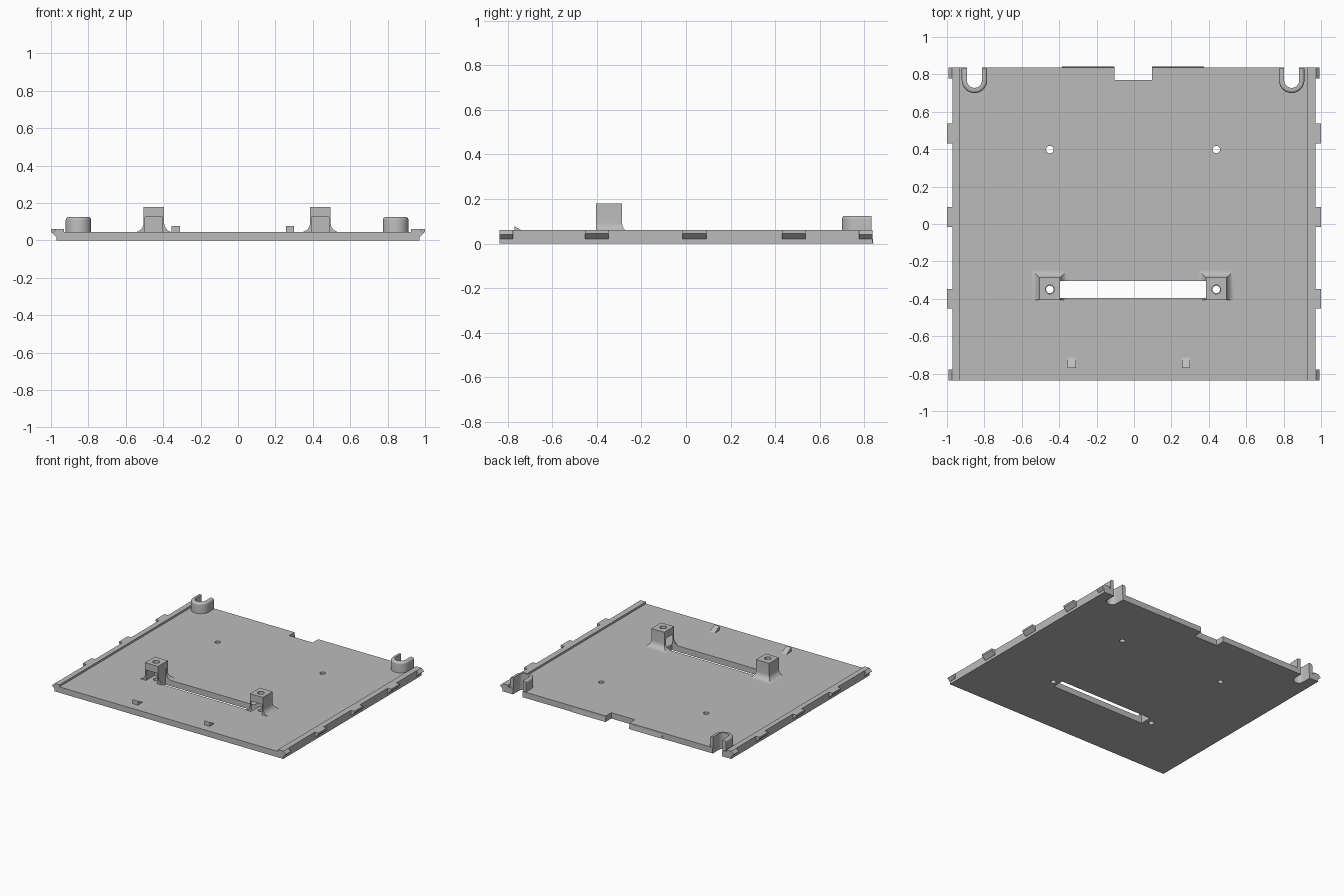
import bpy, bmesh
from math import sin, cos, pi, radians
from mathutils import Vector

cube = bpy.data.objects.get("Cube")
if cube:
    bpy.data.objects.remove(cube)

gray = bpy.data.materials.new("plain gray")
gray.use_nodes = True
color = (0.5, 0.5, 0.5, 1)
gray.diffuse_color = color
gray.node_tree.nodes["Principled BSDF"].inputs["Base Color"].default_value = color

TOP = 0.045      # plate top
RAIL = 0.06      # rail top
HALF_Y = 0.837
SHIFT = -0.005   # fittings sit slightly off centre


def loft(name, rings):
    """Closed solid through rings of equal point count."""
    bm = bmesh.new()
    loops = [[bm.verts.new(p) for p in ring] for ring in rings]
    for a, b in zip(loops, loops[1:]):
        for i in range(len(a)):
            j = (i + 1) % len(a)
            bm.faces.new((a[i], a[j], b[j], b[i]))
    bm.faces.new(loops[0][::-1])
    bm.faces.new(loops[-1])
    bmesh.ops.recalc_face_normals(bm, faces=bm.faces)
    mesh = bpy.data.meshes.new(name)
    bm.to_mesh(mesh)
    bm.free()
    mesh.materials.append(gray)
    obj = bpy.data.objects.new(name, mesh)
    bpy.context.collection.objects.link(obj)
    return obj


def rect(x0, x1, y0, y1, z):
    return [(x0, y0, z), (x1, y0, z), (x1, y1, z), (x0, y1, z)]


def box(name, x0, x1, y0, y1, z0, z1):
    return loft(name, [rect(x0, x1, y0, y1, z) for z in (z0, z1)])


def along_y(name, profile, y0, y1):
    return loft(name, [[(x, y, z) for x, z in profile] for y in (y0, y1)])


def rod(name, x, y, r, z0, z1):
    turn = [2 * pi * i / 24 for i in range(24)]
    return loft(name, [[(x + r * cos(a), y + r * sin(a), z) for a in turn]
                       for z in (z0, z1)])


def u_shape(x, r, yc, y_end, z):
    arc = [pi + pi * i / 20 for i in range(21)]
    return ([(x + r * cos(a), yc + r * sin(a), z) for a in arc]
            + [(x + r, y_end, z), (x - r, y_end, z)])


def carve(obj, cutters):
    for c in cutters:
        mod = obj.modifiers.new("cut", 'BOOLEAN')
        mod.operation = 'DIFFERENCE'
        mod.solver = 'EXACT'
        mod.object = c
    bpy.context.view_layer.update()
    graph = bpy.context.evaluated_depsgraph_get()
    mesh = bpy.data.meshes.new_from_object(obj.evaluated_get(graph))
    obj.modifiers.clear()
    obj.data = mesh
    for c in cutters:
        bpy.data.objects.remove(c)


def smooth(obj):
    bpy.ops.object.select_all(action='DESELECT')
    obj.select_set(True)
    bpy.context.view_layer.objects.active = obj
    bpy.ops.object.shade_smooth_by_angle(angle=radians(30))


def slot():
    return box("slot_cutter", -0.40, 0.395, -0.395, -0.305, -0.1, 0.125)


sides = ((-1, "right"), (1, "left"))

# Base plate with raised side rails
outline = [(-0.97, 0), (0.97, 0), (0.97, RAIL), (0.925, RAIL), (0.925, TOP),
           (-0.93, TOP), (-0.93, RAIL), (-0.97, RAIL)]
plate = along_y("base_plate", outline, -HALF_Y, HALF_Y)
cutters = [slot(), box("notch_cutter", -0.105, 0.095, 0.77, 1, -0.1, 0.2)]
for s, _ in sides:
    x = SHIFT + s * 0.445
    cutters += [rod("hole_cutter", x, y, 0.02, -0.1, 0.2) for y in (0.398, -0.35)]
    cutters.append(loft("hook_cutter", [u_shape(SHIFT + s * 0.848, 0.04, 0.768, 1, z)
                                        for z in (-0.1, 0.2)]))
carve(plate, cutters)
smooth(plate)

for s, side in sides:
    # Screw posts: flared foot, open pocket below a drilled cap
    cx = SHIFT + s * 0.445
    w, front, back, flare = 0.055, -0.405, -0.287, 0.05
    rings = []
    for i in range(9):
        a = i / 8 * pi / 2
        out = flare * (1 - sin(a))
        rings.append(rect(cx - w - out, cx + w + out, front, back + out,
                          TOP - 0.001 + flare * (1 - cos(a))))
    rings.append(rect(cx - w, cx + w, front, back, 0.18))
    post = loft(side + "_screw_post", rings)
    carve(post, [slot(), rod("drill", cx, -0.35, 0.024, -0.1, 0.3),
                 box("pocket", cx - 0.047, cx + 0.047, -0.5, -0.305, 0, 0.125)])
    smooth(post)

    # U-shaped rear hooks with a rounded upper rim
    hx = SHIFT + s * 0.848
    rings = [u_shape(hx, 0.068, 0.768, 0.832, 0)]
    for i in range(6):
        a = i / 5 * pi / 2
        rings.append(u_shape(hx, 0.053 + 0.015 * cos(a), 0.768, 0.832,
                             0.11 + 0.015 * sin(a)))
    hook = loft(side + "_rear_hook", rings)
    carve(hook, [loft("hook_cutter", [u_shape(hx, 0.04, 0.768, 1, z)
                                      for z in (-0.1, 0.2)])])
    smooth(hook)

    # Snap tabs along the side, flat on top and sloped underneath
    tab = [(s * x, z) for x, z in ((0.965, 0.02), (0.972, 0.02), (1, 0.046),
                                   (1, RAIL), (0.965, RAIL))]
    for n, y in enumerate((-0.40, 0.038, 0.483)):
        along_y(f"{side}_snap_tab_{n + 1}", tab, y - 0.053, y + 0.053)

    # Corner tabs, sloped above and below
    corner = [(s * x, z) for x, z in ((0.965, 0.02), (0.972, 0.02), (0.993, 0.04),
                                      (0.972, RAIL), (0.965, RAIL))]
    for end, y0 in (("front", -HALF_Y), ("rear", HALF_Y - 0.06)):
        along_y(f"{side}_{end}_corner_tab", corner, y0, y0 + 0.06)

    # Small front stop wedges, falling toward the back
    wx = -0.0275 + s * 0.305
    wedge = [(-0.77, TOP - 0.002), (-0.77, 0.078), (-0.71, TOP - 0.002)]
    loft(side + "_front_stop", [[(x, y, z) for y, z in wedge]
                                for x in (wx - 0.022, wx + 0.022)])

    # Thin sloped lips beside the rear notch
    x0, x1 = sorted((SHIFT + s * 0.1, SHIFT + s * 0.38))
    lip = [(0.83, 0), (HALF_Y + 0.004, 0), (HALF_Y, 0.03), (0.83, 0.03)]
    loft(side + "_rear_lip", [[(x, y, z) for y, z in lip] for x in (x0, x1)])
